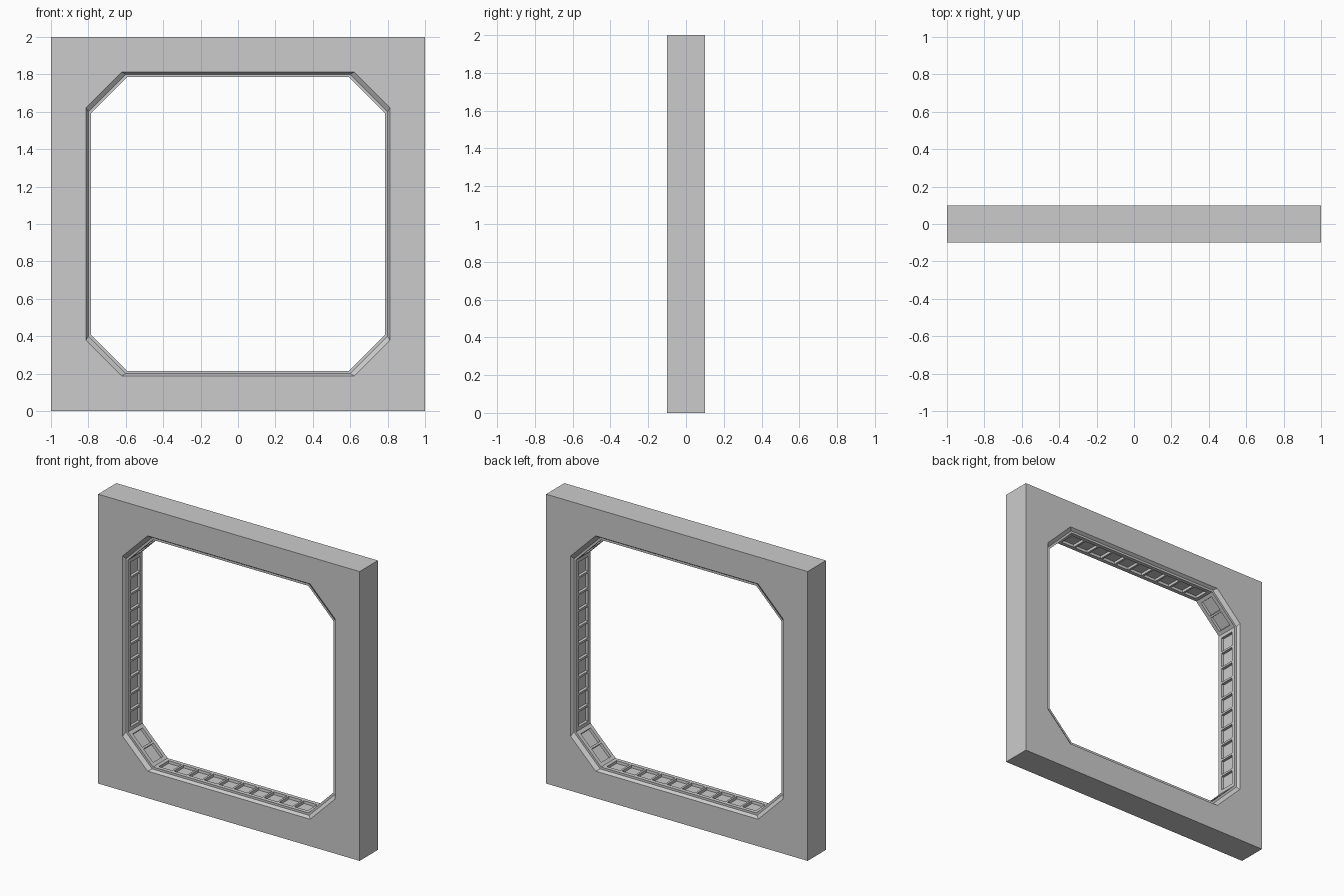
import bpy, bmesh
from mathutils import Vector

if "Cube" in bpy.data.objects:
    bpy.data.objects.remove(bpy.data.objects["Cube"])

CENTRE = Vector((0, 0, 1))


def octagon(far, near, y):
    """Eight points: straight sides at distance far, half length near."""
    pts = [(far, near), (near, far), (-near, far), (-far, near),
           (-far, -near), (-near, -far), (near, -far), (far, -near)]
    return [Vector((x, y, z + 1)) for x, z in pts]


def finish(bm, name):
    mesh = bpy.data.meshes.new(name)
    bm.to_mesh(mesh)
    bm.free()
    obj = bpy.data.objects.new(name, mesh)
    bpy.context.collection.objects.link(obj)
    return obj


def bridge(bm, a, b):
    for i in range(len(a)):
        j = (i + 1) % len(a)
        bm.faces.new((a[i], a[j], b[j], b[i]))


# Square frame with a stepped octagonal opening on both faces
bm = bmesh.new()
squares = []
for s in (-1, 1):
    sq = [bm.verts.new((x, s * 0.1, z))
          for x, z in ((1, 2), (-1, 2), (-1, 0), (1, 0))]
    rings = [[bm.verts.new(p) for p in octagon(far, near, s * y)]
             for far, near, y in ((0.813, 0.622, 0.1),
                                  (0.80, 0.60, 0.08),
                                  (0.785, 0.594, 0.08))]
    outer = rings[0]
    for k in range(4):
        a, b, c = outer[2 * k], outer[2 * k + 1], outer[(2 * k + 2) % 8]
        bm.faces.new((sq[k], a, b))
        bm.faces.new((sq[k], b, c, sq[(k + 1) % 4]))
    bridge(bm, rings[0], rings[1])
    bridge(bm, rings[1], rings[2])
    squares.append(sq)
bridge(bm, *squares)
bmesh.ops.recalc_face_normals(bm, faces=bm.faces)
finish(bm, "square_frame")

# Panelled lining of the opening: ten cells per side, two per corner
bm = bmesh.new()
corners = octagon(0.785, 0.594, 0)
ys = (-0.08, -0.06, 0.06, 0.08)
cells = []
for i, p in enumerate(corners):
    q = corners[(i + 1) % 8]
    length = (q - p).length
    n = 2 if i % 2 == 0 else 10
    m = 0.018
    stops = [0] + [m + (length - 2 * m) * k / n for k in range(n + 1)] + [length]
    grid = [[bm.verts.new(p.lerp(q, t / length) + Vector((0, y, 0))) for y in ys]
            for t in stops]
    for a in range(n + 2):
        for b in range(3):
            f = bm.faces.new((grid[a][b], grid[a + 1][b],
                              grid[a + 1][b + 1], grid[a][b + 1]))
            f.normal_update()
            if f.normal.dot(CENTRE - f.calc_center_median()) < 0:
                f.normal_flip()
            if b == 1 and 0 < a < n + 1:
                cells.append(f)
bmesh.ops.remove_doubles(bm, verts=bm.verts, dist=0.0001)
bmesh.ops.inset_individual(bm, faces=cells, thickness=0.01, depth=0)
bmesh.ops.inset_individual(bm, faces=cells, thickness=0.002, depth=-0.018)
finish(bm, "panelled_lining")
